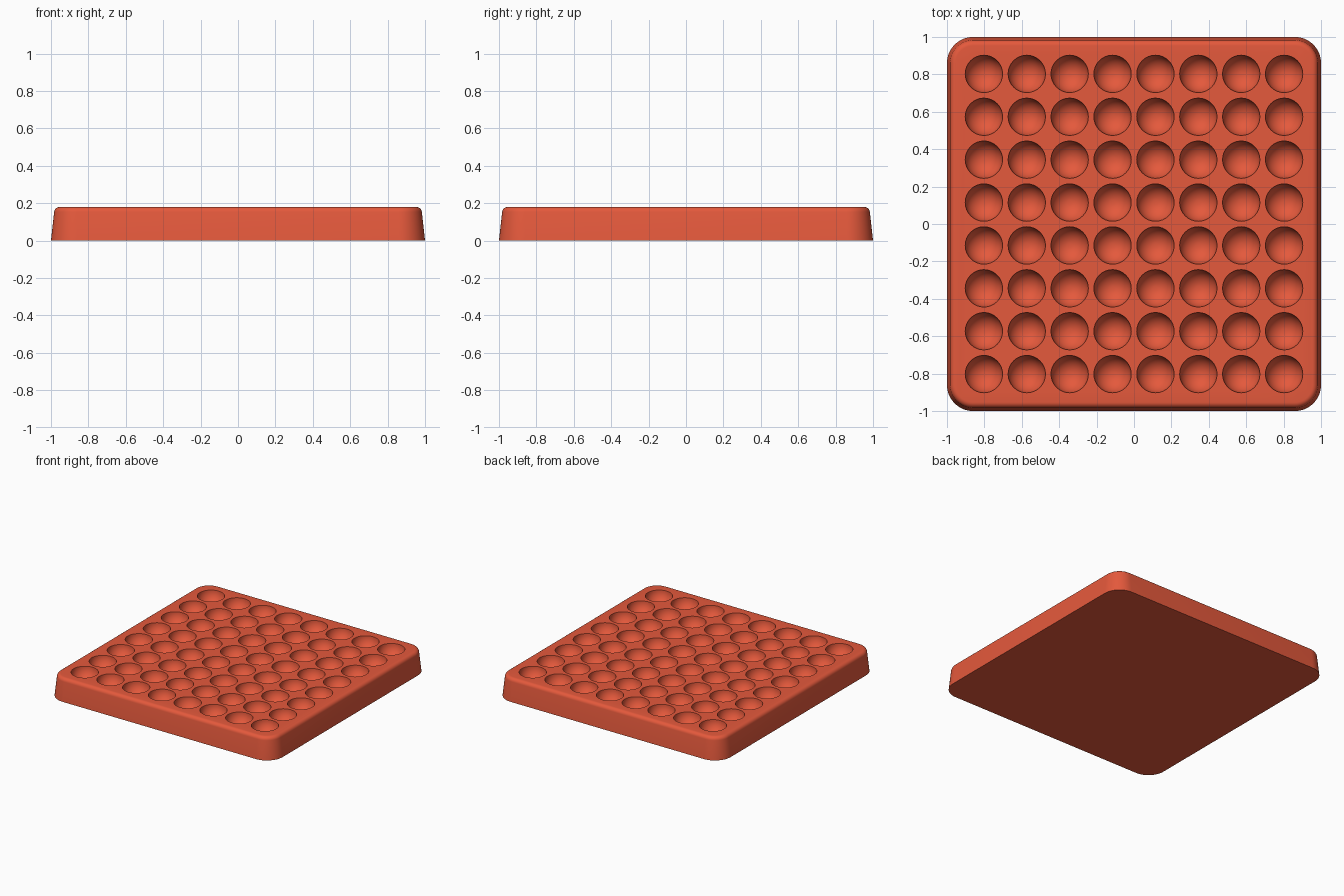
import bpy
import bmesh
from math import sin, cos, pi, radians

cube = bpy.data.objects.get("Cube")
if cube:
    bpy.data.objects.remove(cube)

HEIGHT = 0.18      # tray thickness
CORNER = 0.14      # corner radius at the base
ROUND = 0.03       # rounding of the top edge
PITS = 8           # pits per row
PITCH = 0.2293     # pit spacing
PIT_R = 0.1        # pit radius


def make_object(name, bm):
    bmesh.ops.recalc_face_normals(bm, faces=bm.faces)
    mesh = bpy.data.meshes.new(name)
    bm.to_mesh(mesh)
    bm.free()
    obj = bpy.data.objects.new(name, mesh)
    bpy.context.collection.objects.link(obj)
    return obj


def loft(bm, rings):
    """Skin a stack of closed rings and cap both ends."""
    loops = [[bm.verts.new(p) for p in ring] for ring in rings]
    for low, high in zip(loops, loops[1:]):
        for i in range(len(low)):
            j = (i + 1) % len(low)
            bm.faces.new((low[i], low[j], high[j], high[i]))
    bm.faces.new(loops[0])
    bm.faces.new(loops[-1])


def rounded_square(half, z, steps=12):
    """Square ring whose corner arcs share centres at every height."""
    centre = 1 - CORNER
    radius = half - centre
    ring = []
    for k, (sx, sy) in enumerate([(1, 1), (-1, 1), (-1, -1), (1, -1)]):
        for s in range(steps + 1):
            a = (k + s / steps) * pi / 2
            ring.append((sx * centre + radius * cos(a),
                         sy * centre + radius * sin(a), z))
    return ring


def circle(x, y, z, radius, sides=32):
    return [(x + radius * cos(2 * pi * i / sides),
             y + radius * sin(2 * pi * i / sides), z) for i in range(sides)]


# Tray body: tapered wall with a rounded top edge
body = bmesh.new()
profile = [(1, 0)]
for s in range(7):
    a = radians(6) + (pi / 2 - radians(6)) * s / 6
    profile.append((0.953 + ROUND * cos(a), HEIGHT - ROUND + ROUND * sin(a)))
loft(body, [rounded_square(half, z) for half, z in profile])
tray = make_object("tray", body)

# Hemispherical pits, cut through the top face
cutter_bm = bmesh.new()
for ix in range(PITS):
    for iy in range(PITS):
        x = (ix - (PITS - 1) / 2) * PITCH
        y = (iy - (PITS - 1) / 2) * PITCH
        rings = []
        for s in range(1, 13):
            a = s / 12 * pi / 2
            rings.append(circle(x, y, HEIGHT - PIT_R * cos(a), PIT_R * sin(a)))
        rings.append(circle(x, y, HEIGHT + 0.05, PIT_R))
        loft(cutter_bm, rings)
cutter = make_object("pit_cutter", cutter_bm)
cutter.hide_render = True

cut = tray.modifiers.new("pits", 'BOOLEAN')
cut.operation = 'DIFFERENCE'
cut.solver = 'EXACT'
cut.object = cutter
bpy.ops.object.select_all(action='DESELECT')
tray.select_set(True)
bpy.context.view_layer.objects.active = tray
bpy.ops.object.modifier_apply(modifier=cut.name)
bpy.data.objects.remove(cutter)
bpy.ops.object.shade_smooth_by_angle(angle=radians(35))

# Single flat colour
red = bpy.data.materials.new("terracotta_red")
red.use_nodes = True
colour = (0.78, 0.1, 0.045, 1)
red.diffuse_color = colour
red.node_tree.nodes["Principled BSDF"].inputs["Base Color"].default_value = colour
tray.data.materials.clear()
tray.data.materials.append(red)
